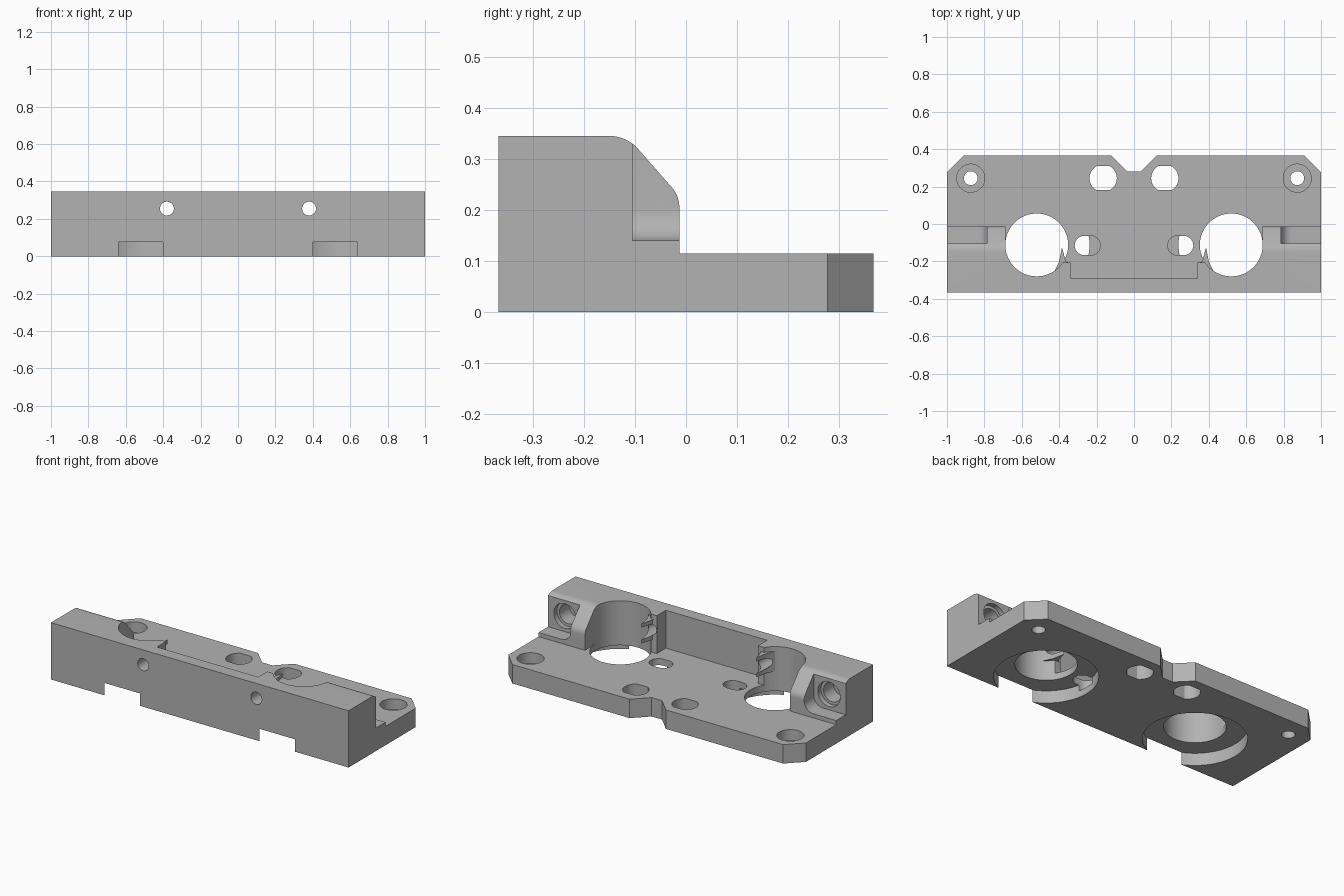
import bpy, bmesh, math

cube = bpy.data.objects.get("Cube")
if cube:
    bpy.data.objects.remove(cube, do_unlink=True)

grey = bpy.data.materials.new("light grey metal")
grey.use_nodes = True
COLOUR = (0.45, 0.45, 0.45, 1)
grey.diffuse_color = COLOUR
grey.node_tree.nodes["Principled BSDF"].inputs["Base Color"].default_value = COLOUR


def prism(name, points, axis, lo, hi):
    """Extrude a 2D outline along an axis (the outline uses the other two axes in order)."""
    place = {"x": lambda a, b, t: (t, a, b),
             "y": lambda a, b, t: (a, t, b),
             "z": lambda a, b, t: (a, b, t)}[axis]
    bm = bmesh.new()
    face = bm.faces.new([bm.verts.new(place(a, b, lo)) for a, b in points])
    new = bmesh.ops.extrude_face_region(bm, geom=[face])["geom"]
    shift = place(0, 0, hi - lo)
    bmesh.ops.translate(bm, vec=shift, verts=[v for v in new if isinstance(v, bmesh.types.BMVert)])
    bmesh.ops.recalc_face_normals(bm, faces=bm.faces)
    mesh = bpy.data.meshes.new(name)
    bm.to_mesh(mesh)
    bm.free()
    mesh.materials.append(grey)
    obj = bpy.data.objects.new(name, mesh)
    bpy.context.collection.objects.link(obj)
    return obj


def arc(a, b, r, start, end, n=8):
    return [(a + r * math.cos(math.radians(start + (end - start) * i / n)),
             b + r * math.sin(math.radians(start + (end - start) * i / n))) for i in range(n + 1)]


def circle(a, b, r, n=48):
    return arc(a, b, r, 0, 360, n)[:-1]


def rect(a0, a1, b0, b1):
    return [(a0, b0), (a1, b0), (a1, b1), (a0, b1)]


def combine(tool, operation="DIFFERENCE"):
    """Apply one boolean step to the body and discard the tool."""
    mod = body.modifiers.new("step", "BOOLEAN")
    mod.operation, mod.object, mod.solver = operation, tool, "EXACT"
    bpy.context.view_layer.objects.active = body
    bpy.ops.object.modifier_apply(modifier=mod.name)
    bpy.data.objects.remove(tool, do_unlink=True)


def both(name, points, axis, lo, hi, operation="DIFFERENCE"):
    """Apply a step on the left side and its mirror on the right."""
    for side in (1, -1):
        if axis == "x":
            ends = sorted((side * lo, side * hi))
            combine(prism(name, points, axis, *ends), operation)
        else:
            combine(prism(name, [(side * a, b) for a, b in points], axis, lo, hi), operation)


Y, FLOOR, TOP = 0.367, 0.115, 0.345
BX, BY, BORE = 0.52, -0.112, 0.168

# Raised front rail with rounded, sloping rear edge, in one section with the plate
section = [(-Y, 0), (Y, 0), (Y, FLOOR), (-0.013, FLOOR)]
section += arc(-0.073, 0.205, 0.06, 0, 45) + arc(-0.150, 0.270, 0.075, 45, 90) + [(-Y, TOP)]
body = prism("mounting_block", section, "x", -1, 1)

# Plate corners and middle notch in the rear edge
both("corner_cut", [(1.1, 0.177), (1.1, 0.477), (0.81, 0.467)], "z", -0.1, 0.5)
combine(prism("notch", [(-0.035, 0.28), (0.035, 0.28), (0.222, Y + 0.1), (-0.222, Y + 0.1)],
              "z", -0.1, 0.5))

# Open space between the bores, down to the plate
opening = [(-0.34, -0.292), (0.34, -0.292), (0.34, -0.205), (0.41, -0.205), (0.41, BY),
           (BX + BORE, BY), (BX + BORE, 0.1)]
opening += [(-a, b) for a, b in reversed(opening[2:])]
combine(prism("opening", opening, "z", FLOOR, 0.5))

# Motor bores and the shallow recesses underneath
both("bore", circle(BX, BY, BORE, 64), "z", -0.1, 0.5)
both("under_recess", circle(BX, BY, 0.282, 80), "z", -0.1, 0.075)

# Pointed lips around the screw holes, then the holes through the rail
both("lip", [(0.43, -0.262), (0.40, -0.20), (0.385, -0.125), (0.365, -0.20),
             (0.345, -0.208), (0.345, -0.262)], "z", 0.195, 0.315, "UNION")
both("screw_hole", circle(0.38, 0.255, 0.037, 32), "y", -0.5, 0.1)

# End pockets with a rounded inner floor edge
both("end_pocket", [(1.1, 0.14)] + arc(0.845, 0.2, 0.06, 270, 180) + [(0.785, 0.5), (1.1, 0.5)],
     "y", -0.105, 0.1)
both("pocket_counterbore", circle(0.887, 0.235, 0.075), "y", -0.135, 0)
both("pocket_hole", circle(0.887, 0.235, 0.058), "y", -0.23, 0)

# Stepped corner holes
both("corner_counterbore", circle(0.873, 0.245, 0.075), "z", 0.05, 0.2)
both("corner_hole", circle(0.873, 0.245, 0.037, 32), "z", -0.1, 0.2)

# Flat-sided holes beside the notch
flat_hole = arc(0.165, 0.245, 0.073, -61, 61, 16) + arc(0.165, 0.245, 0.073, 119, 241, 16)
both("flat_hole", flat_hole, "z", -0.1, 0.2)

# Blind slots that break into the recesses underneath
slot = arc(0.232, -0.115, 0.052, 90, 270, 16) + arc(0.265, -0.115, 0.052, -90, 90, 16)
both("blind_slot", slot, "z", 0.04, 0.2)

# Smooth round walls, keep machined edges sharp
bpy.ops.object.select_all(action="DESELECT")
body.select_set(True)
bpy.context.view_layer.objects.active = body
bpy.ops.object.shade_smooth_by_angle(angle=math.radians(25))
